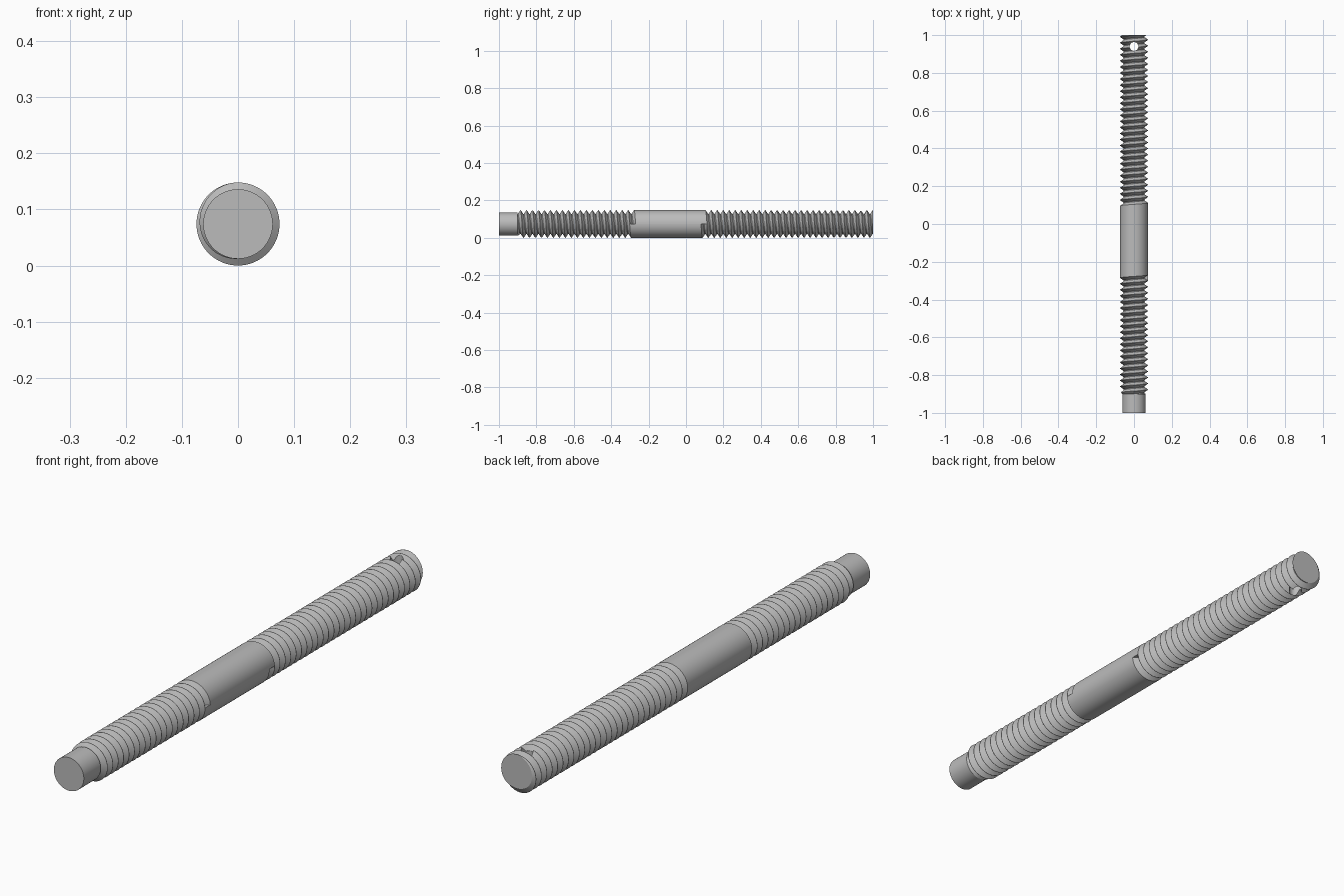
import bpy, bmesh
from math import sin, cos, pi, radians

cube = bpy.data.objects.get("Cube")
if cube:
    bpy.data.objects.remove(cube)

R, PIN_R = 0.074, 0.062          # thread crest and plain pin
PITCH, DEPTH = 0.032, 0.0195
SEGMENTS = 64
PIN_END, SHANK_BACK, SHANK_FRONT = -0.9, 0.08, -0.30

# One pitch of the groove: (fraction of pitch, fraction of depth)
GROOVE = [(0, 0), (0.42, 1), (0.54, 1), (0.96, 0)]


def groove_radius(u):
    """Radius at u pitches along the thread."""
    f = u % 1
    pts = GROOVE + [(1, 0)]
    for (a, da), (b, db) in zip(pts, pts[1:]):
        if f <= b:
            return R - DEPTH * (da + (db - da) * (f - a) / (b - a))
    return R


def column(t):
    """Outline (y, radius) at t turns; the threads advance one pitch per turn."""
    pts = [(-1, 0), (-1, PIN_R), (PIN_END, PIN_R)]
    # front thread: chamfered start, helical run-out against the shank
    turns = 21
    start = SHANK_FRONT - turns * PITCH + t * PITCH
    for k in range(turns):
        for f, d in GROOVE:
            y = max(start + (k + f) * PITCH, PIN_END)
            r = groove_radius((y - start) / PITCH)
            pts.append((y, min(r, PIN_R + (y - PIN_END) * 0.8)))
    # plain shank between the two helical edges
    pts.append((SHANK_FRONT + t * PITCH, R))
    start = SHANK_BACK + t * PITCH
    # back thread: cut off square at the end
    for k in range(int((1 - SHANK_BACK) / PITCH) + 2):
        for f, d in GROOVE:
            y = min(start + (k + f) * PITCH, 1)
            pts.append((y, groove_radius((y - start) / PITCH)))
    pts.append((1, 0))
    return pts


# Rod surface, swept around the y axis from the +x side downward
bm = bmesh.new()
cols = []
for i in range(SEGMENTS + 1):
    a = 2 * pi * i / SEGMENTS
    cols.append([bm.verts.new((r * cos(a), y, R - r * sin(a)))
                 for y, r in column(i / SEGMENTS)])
for c0, c1 in zip(cols, cols[1:]):
    for j in range(len(c0) - 1):
        bm.faces.new((c0[j], c0[j + 1], c1[j + 1], c1[j]))
bmesh.ops.remove_doubles(bm, verts=bm.verts, dist=0.00002)
bmesh.ops.dissolve_degenerate(bm, dist=0.00002, edges=bm.edges)
# close the blunt groove ends
bmesh.ops.holes_fill(bm, edges=[e for e in bm.edges if e.is_boundary], sides=0)
bmesh.ops.recalc_face_normals(bm, faces=bm.faces)
mesh = bpy.data.meshes.new("threaded_rod")
bm.to_mesh(mesh)
bm.free()
rod = bpy.data.objects.new("threaded_rod", mesh)
bpy.context.collection.objects.link(rod)

# Plain steel
steel = bpy.data.materials.new("grey_steel")
steel.use_nodes = True
grey = (0.5, 0.5, 0.5, 1)
steel.diffuse_color = grey
steel.node_tree.nodes["Principled BSDF"].inputs["Base Color"].default_value = grey
mesh.materials.append(steel)

# Cross hole near the back end
bpy.ops.mesh.primitive_cylinder_add(vertices=32, radius=0.023, depth=0.4,
                                    location=(0, 0.94, R))
cutter = bpy.context.object
cutter.name = "hole_cutter"
cutter.hide_render = True
cutter.data.materials.append(steel)
cut = rod.modifiers.new("cross_hole", 'BOOLEAN')
cut.operation = 'DIFFERENCE'
cut.solver = 'EXACT'
cut.object = cutter
bpy.ops.object.select_all(action='DESELECT')
rod.select_set(True)
bpy.context.view_layer.objects.active = rod
bpy.ops.object.modifier_apply(modifier=cut.name)
bpy.data.objects.remove(cutter)
bpy.ops.object.shade_smooth_by_angle(angle=radians(25))
